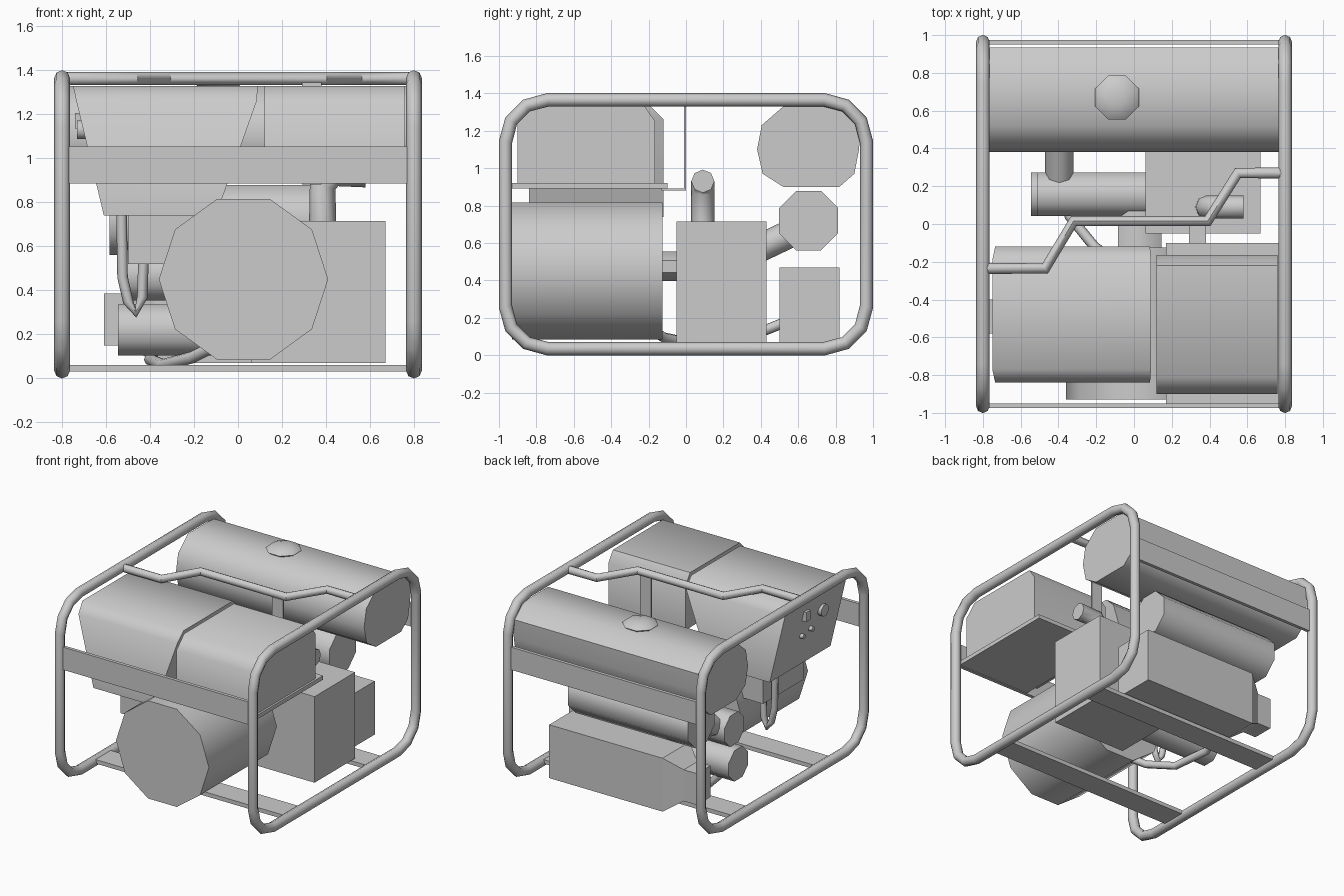
import bpy
import bmesh
from math import sin, cos, pi, radians
from mathutils import Vector

cube = bpy.data.objects.get("Cube")
if cube:
    bpy.data.objects.remove(cube, do_unlink=True)

grey = bpy.data.materials.new("light_grey_metal")
grey.use_nodes = True
COLOUR = (0.6, 0.6, 0.6, 1)
grey.diffuse_color = COLOUR
grey.node_tree.nodes["Principled BSDF"].inputs["Base Color"].default_value = COLOUR


def finish(name, mesh, smooth):
    """Link a mesh as a named part with material and shading."""
    mesh.materials.clear()
    mesh.materials.append(grey)
    if smooth:
        mesh.shade_smooth()
        mesh.set_sharp_from_angle(angle=radians(50))
    else:
        mesh.shade_flat()
    obj = bpy.data.objects.new(name, mesh)
    bpy.context.scene.collection.objects.link(obj)
    return obj


def loft(name, rings, smooth=True):
    """Skin a list of equal-sized point rings and cap both ends."""
    bm = bmesh.new()
    loops = [[bm.verts.new(p) for p in ring] for ring in rings]
    n = len(loops[0])
    for a, b in zip(loops, loops[1:]):
        for i in range(n):
            j = (i + 1) % n
            bm.faces.new((a[i], a[j], b[j], b[i]))
    bm.faces.new(loops[0])
    bm.faces.new(loops[-1])
    bmesh.ops.recalc_face_normals(bm, faces=bm.faces)
    mesh = bpy.data.meshes.new(name)
    bm.to_mesh(mesh)
    bm.free()
    return finish(name, mesh, smooth)


def prism(name, profile, axis, lo, hi, smooth=True):
    """Extrude a 2D profile along x, y or z."""
    def place(p, t):
        q = list(p)
        q.insert("xyz".index(axis), t)
        return q
    return loft(name, [[place(p, t) for p in profile] for t in (lo, hi)], smooth)


def rect(a0, a1, b0, b1):
    return [(a0, b0), (a1, b0), (a1, b1), (a0, b1)]


def box(name, x, y, z):
    return prism(name, rect(*x, *y), "z", *z, smooth=False)


def ngon(a, b, ra, rb, sides, turn=0.0):
    return [(a + ra * cos(turn + 2 * pi * i / sides),
             b + rb * sin(turn + 2 * pi * i / sides)) for i in range(sides)]


def tube(name, points, radius, closed=False):
    """Round eight-sided tube through a list of points."""
    curve = bpy.data.curves.new(name, "CURVE")
    curve.dimensions = "3D"
    curve.bevel_depth = radius
    curve.bevel_resolution = 2
    curve.use_fill_caps = True
    spline = curve.splines.new("POLY")
    spline.points.add(len(points) - 1)
    for sp, p in zip(spline.points, points):
        sp.co = (*p, 1)
    spline.use_cyclic_u = closed
    helper = bpy.data.objects.new(name + "_path", curve)
    bpy.context.scene.collection.objects.link(helper)
    deps = bpy.context.evaluated_depsgraph_get()
    mesh = bpy.data.meshes.new_from_object(helper.evaluated_get(deps))
    bpy.data.objects.remove(helper, do_unlink=True)
    return finish(name, mesh, True)


# Side frame hoops with rounded corners
def hoop(x):
    pts = []
    for k, (sy, sz) in enumerate([(1, 1), (-1, 1), (-1, -1), (1, -1)]):
        for i in range(4):
            t = pi / 2 * (k + i / 3)
            pts.append((x, sy * 0.74 + 0.225 * cos(t), 0.7 + sz * 0.44 + 0.225 * sin(t)))
    return pts


for side, x in (("left", 0.8), ("right", -0.8)):
    tube(side + "_frame_hoop", hoop(x), 0.036, closed=True)

# Cross members of the frame
for end, s in (("front", -1), ("back", 1)):
    box(end + "_cross_plate", (-0.78, 0.78), sorted((s * 0.95, s * 0.975)), (0.885, 1.055))
box("front_floor_strip", (-0.8, 0.8), (-0.58, -0.4), (0.03, 0.06))
box("back_floor_strip", (-0.8, 0.8), (0.4, 0.58), (0.03, 0.06))
tube("top_brace", [(-0.78, -0.235, 1.363), (-0.47, -0.235, 1.363), (-0.32, 0.015, 1.363),
                   (0.39, 0.015, 1.363), (0.55, 0.27, 1.363), (0.79, 0.27, 1.363)], 0.03)

# Fuel tank and cap
prism("fuel_tank", [(0.38, 1.1), (0.405, 1.23), (0.52, 1.33), (0.82, 1.33), (0.935, 1.245),
                    (0.925, 1.1), (0.9, 0.97), (0.82, 0.9), (0.52, 0.9), (0.41, 0.97)],
      "x", -0.78, 0.78)
loft("fuel_cap", [[(*p, z) for p in ngon(-0.09, 0.67, r, r, 8, pi / 8)]
                  for r, z in ((0.09, 1.32), (0.125, 1.345), (0.1, 1.365), (0.045, 1.38))])

# Generator drum, coupling and engine block
prism("generator_drum", ngon(0.025, 0.45, 0.385, 0.385, 10), "y", -0.93, -0.125)
prism("drive_coupling", ngon(0.03, 0.475, 0.125, 0.085, 8, pi / 8), "y", -0.14, 0.07)
box("engine_block", (0.06, 0.67), (-0.05, 0.43), (0.07, 0.715))

# Control housing with sloped ends and chamfered top
loft("control_housing", [[(*p, z) for p in rect(*dims)] for dims, z in (
    ((-0.61, -0.1, -0.84, -0.12), 0.74),
    ((-0.735, 0.085, -0.84, -0.12), 1.26),
    ((-0.75, 0.09, -0.77, -0.19), 1.33))])
box("terminal_box", (-0.5, 0.0), (-0.68, -0.2), (0.52, 0.745))


# Switches and sockets on the sloped panel
def panel_x(z):
    return -0.75 + (1.33 - z) * 0.24


for name, y, z, ry, rz, sides in (("main_switch", -0.39, 1.17, 0.035, 0.05, 4),
                                  ("power_socket", -0.6, 1.13, 0.045, 0.045, 8),
                                  ("left_fuse", -0.4, 1.0, 0.018, 0.018, 8),
                                  ("right_fuse", -0.5, 1.02, 0.018, 0.018, 8)):
    x = panel_x(z)
    prism(name, ngon(y, z, ry, rz, sides, pi / sides), "x", x - 0.03, x + 0.03)

# Battery-side housing, tray and upright bracket
prism("side_housing", [(-0.9, 0.92), (-0.9, 1.24), (-0.81, 1.33), (-0.22, 1.33),
                       (-0.165, 1.25), (-0.165, 0.92)], "x", 0.12, 0.76)
box("housing_tray", (0.17, 0.775), (-0.95, -0.1), (0.89, 0.92))
box("bracket_foot", (0.29, 0.38), (-0.13, 0.0), (0.88, 0.89))
box("bracket_upright", (0.29, 0.38), (-0.01, 0.0), (0.88, 1.345))

# Air intake elbow on the engine
tube("intake_elbow", [(0.385, 0.09, 0.7), (0.385, 0.09, 0.88),
                      (0.43, 0.09, 0.93), (0.58, 0.09, 0.93)], 0.062)

# Cylinders, muffler and exhaust link
prism("lower_cylinder", ngon(0.157, 0.22, 0.125, 0.125, 8, pi / 8), "x", -0.545, 0.07)
prism("upper_cylinder", ngon(0.157, 0.47, 0.125, 0.125, 8, pi / 8), "x", -0.51, 0.07)
prism("muffler", ngon(0.655, 0.72, 0.172, 0.172, 8, pi / 8), "x", -0.585, 0.41)
tube("exhaust_link", [(-0.395, 0.2, 0.48), (-0.395, 0.62, 0.68)], 0.075)

# Rear air box with tapered outlet
loft("rear_air_box", [[(x, *p) for p in rect(*dims)] for x, dims in (
    (0.56, (0.5, 0.82, 0.07, 0.47)), (-0.38, (0.5, 0.82, 0.07, 0.47)),
    (-0.5, (0.58, 0.74, 0.15, 0.385)), (-0.61, (0.58, 0.74, 0.15, 0.385)))], smooth=False)

# Thin hoses
tube("control_cable", [(-0.53, -0.3, 0.78), (-0.525, -0.3, 0.46), (-0.5, -0.3, 0.35),
                       (-0.465, -0.3, 0.3), (-0.435, -0.3, 0.37), (-0.43, -0.3, 0.54)], 0.024)
tube("lower_hose", [(-0.1, -0.2, 0.15), (-0.21, -0.12, 0.095), (-0.34, 0.04, 0.06),
                    (-0.4, 0.3, 0.085), (-0.36, 0.54, 0.18)], 0.028)
